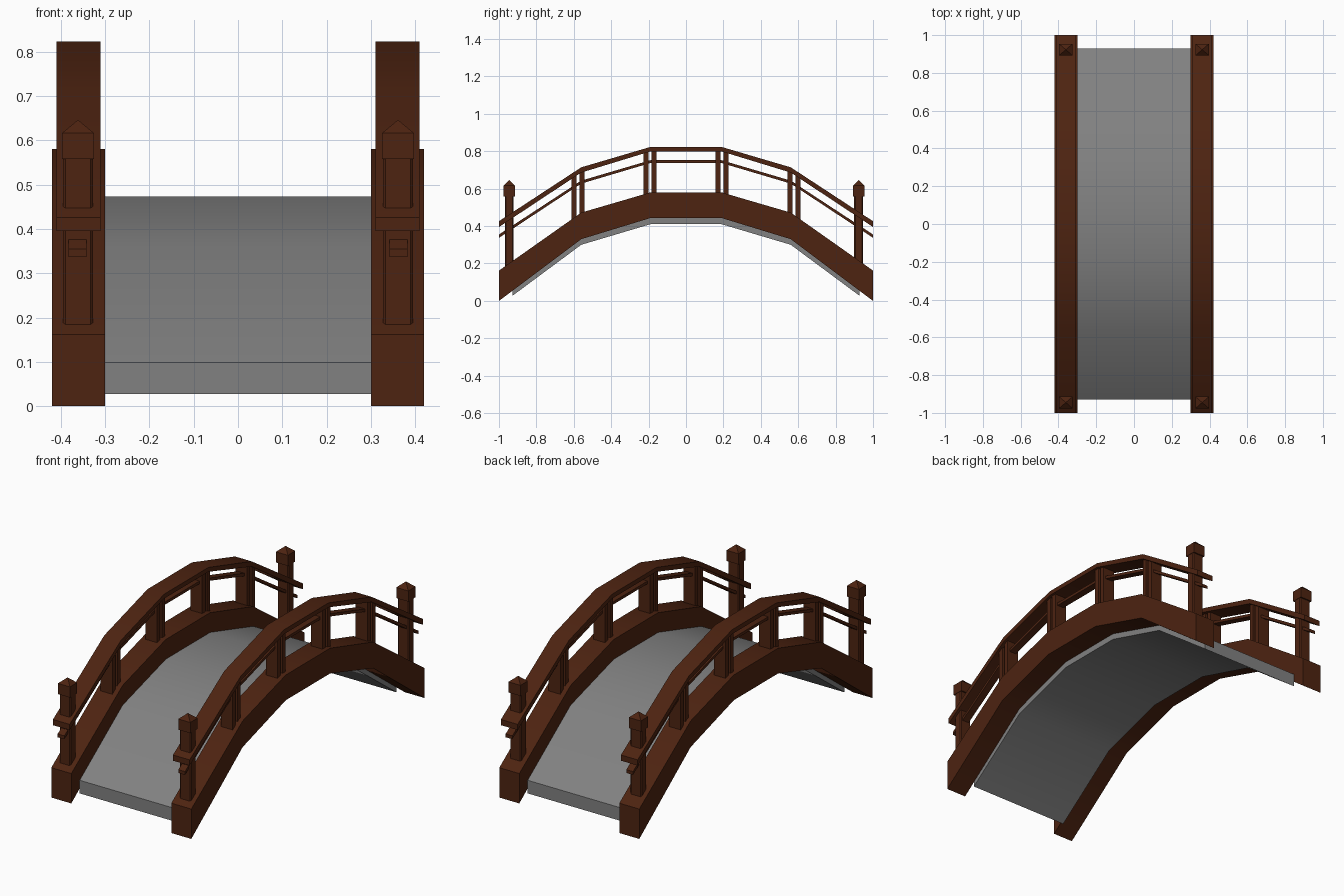
import bpy, bmesh, math

if "Cube" in bpy.data.objects:
    bpy.data.objects.remove(bpy.data.objects["Cube"])

def material(name, rgb):
    m = bpy.data.materials.new(name)
    m.diffuse_color = (*rgb, 1)
    m.use_nodes = True
    m.node_tree.nodes["Principled BSDF"].inputs["Base Color"].default_value = m.diffuse_color
    return m

WOOD = material("dark_brown_wood", (0.075, 0.017, 0.0055))
STONE = material("grey_deck", (0.22, 0.22, 0.22))

def finish(bm, name, mat):
    bmesh.ops.recalc_face_normals(bm, faces=bm.faces)
    me = bpy.data.meshes.new(name)
    bm.to_mesh(me)
    bm.free()
    me.materials.append(mat)
    ob = bpy.data.objects.new(name, me)
    bpy.context.collection.objects.link(ob)
    return ob

def arch(name, x0, x1, half_path, mat):
    """Arched strip: half_path lists (y, bottom z, top z) from crown to end."""
    path = [(-y, b, t) for y, b, t in reversed(half_path)] + half_path
    bm = bmesh.new()
    rings = [[bm.verts.new(p) for p in ((x0, y, b), (x1, y, b), (x1, y, t), (x0, y, t))]
             for y, b, t in path]
    for r, s in zip(rings, rings[1:]):
        for i in range(4):
            j = (i + 1) % 4
            bm.faces.new((r[i], r[j], s[j], s[i]))
    bm.faces.new(rings[0])
    bm.faces.new(rings[-1])
    ob = finish(bm, name, mat)
    bpy.ops.object.select_all(action='DESELECT')
    ob.select_set(True)
    bpy.context.view_layer.objects.active = ob
    bpy.ops.object.shade_smooth_by_angle(angle=math.radians(30))
    return ob

def box(name, x, y, sx, sy, z0, z1, bevel=0.0, peak=None):
    """Upright box with bevelled upright edges or a pyramid top."""
    bm = bmesh.new()
    bmesh.ops.create_cube(bm, size=1)
    for v in bm.verts:
        v.co = (x + v.co.x * sx, y + v.co.y * sy, z0 if v.co.z < 0 else z1)
    bm.normal_update()
    if peak:
        top = [f for f in bm.faces if f.normal.z > 0.9]
        tip = bmesh.ops.poke(bm, faces=top)["verts"][0]
        tip.co.z = peak
    if bevel:
        edges = [e for e in bm.edges if abs(e.verts[0].co.z - e.verts[1].co.z) > 0.1]
        bmesh.ops.bevel(bm, geom=edges, offset=bevel, segments=1, affect='EDGES')
    return finish(bm, name, WOOD)

def height(path, y, k):
    """Height on an arch path at y (k = 1 bottom, 2 top)."""
    y = abs(y)
    for p, q in zip([(0,) + path[0][1:]] + path, path):
        if y <= q[0]:
            t = (y - p[0]) / (q[0] - p[0])
            return p[k] + t * (q[k] - p[k])

BEAM = [(0.19, 0.443, 0.58), (0.56, 0.33, 0.472), (1.0, 0.0, 0.162)]
RAIL = [(0.19, 0.799, 0.823), (0.56, 0.686, 0.714), (1.0, 0.395, 0.426)]
THIN = [(0.19, 0.737, 0.752), (0.56, 0.627, 0.643), (1.0, 0.337, 0.355)]
DECK = [(0.19, 0.41, 0.473), (0.56, 0.30, 0.365), (0.928, 0.027, 0.098)]

# Walkway
arch("deck", -0.301, 0.301, DECK, STONE)

for side, s in (("left", -1), ("right", 1)):
    # Side beam and two handrails
    arch(side + "_beam", s * 0.30, s * 0.42, BEAM, WOOD)
    arch(side + "_top_rail", s * 0.31, s * 0.41, RAIL, WOOD)
    arch(side + "_thin_rail", s * 0.342, s * 0.382, THIN, WOOD)

    # Paired uprights between beam and rail
    for c in (-0.577, -0.193, 0.193, 0.577):
        for d in (-0.021, 0.021):
            y = c + d
            box(side + "_upright", s * 0.361, y, 0.07, 0.026,
                height(BEAM, y, 2) - 0.03, height(RAIL, y, 1) + 0.012)

    # End posts with pointed caps
    for end, y in (("front", -0.945), ("back", 0.923)):
        box(f"{side}_{end}_post", s * 0.361, y, 0.068, 0.047, 0.14, 0.565, bevel=0.006)
        box(f"{side}_{end}_post_cap", s * 0.361, y, 0.072, 0.062, 0.558, 0.616, peak=0.646)
